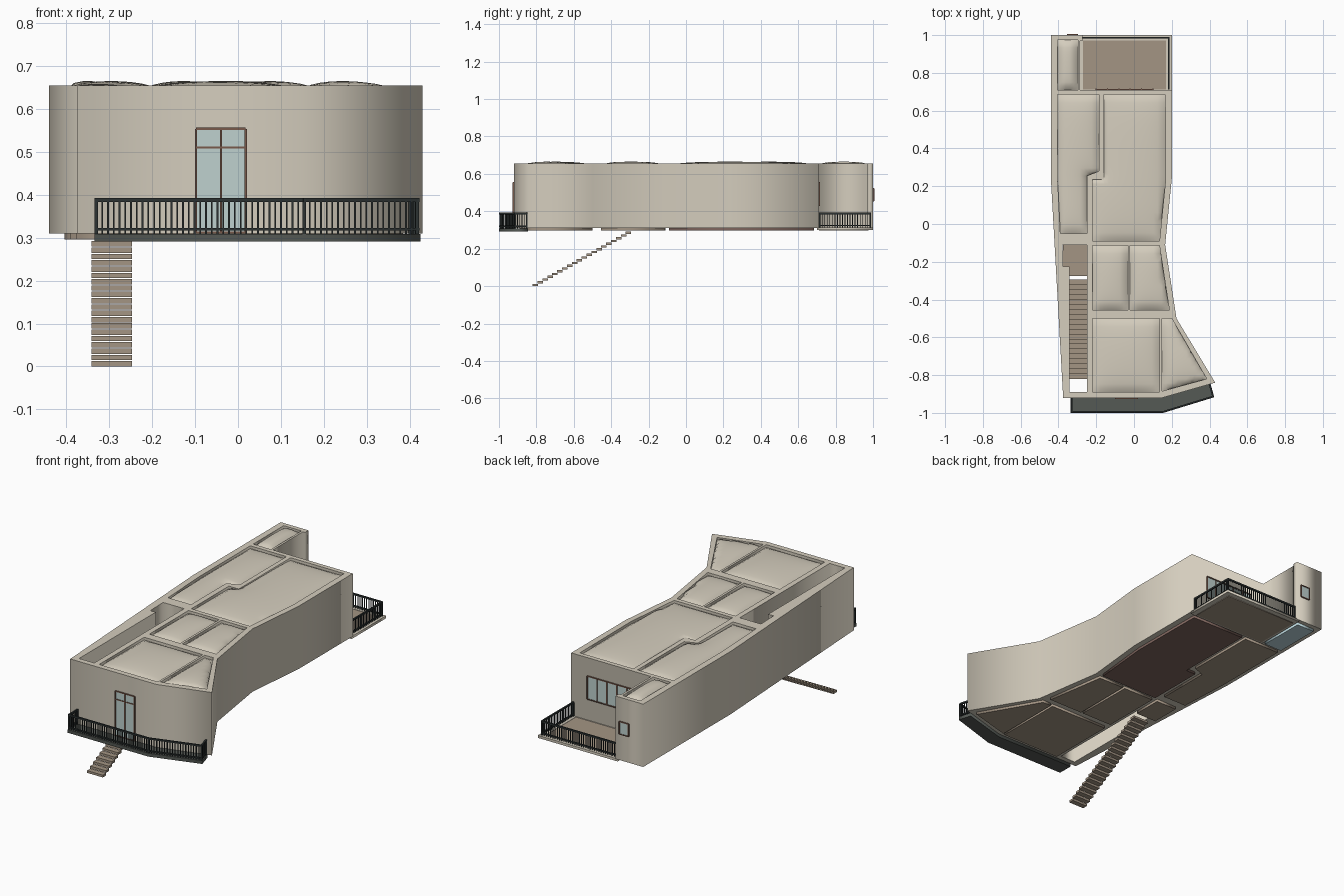
import bpy, bmesh, math
from mathutils import Vector, Matrix

if "Cube" in bpy.data.objects:
    bpy.data.objects.remove(bpy.data.objects["Cube"])


def material(name, r, g, b):
    m = bpy.data.materials.new(name)
    m.use_nodes = True
    m.diffuse_color = (r, g, b, 1)
    m.node_tree.nodes["Principled BSDF"].inputs["Base Color"].default_value = (r, g, b, 1)
    return m


PLASTER = material("warm plaster", .66, .61, .51)
WOOD = material("wood floor", .37, .3, .23)
DARK_WOOD = material("dark red floor", .21, .13, .11)
TILE = material("pale blue tile", .5, .68, .72)
GLASS = material("window glass", .52, .64, .62)
FRAME = material("brown frame", .19, .1, .07)
METAL = material("black metal", .025, .032, .032)
SLAB = material("dark grey slab", .09, .1, .09)

WALL_LOW, WALL_TOP = .31, .655
FLOOR_LOW, FLOOR_TOP = .296, .313


def add_object(name, bm, mat):
    bmesh.ops.recalc_face_normals(bm, faces=bm.faces)
    mesh = bpy.data.meshes.new(name)
    bm.to_mesh(mesh)
    bm.free()
    mesh.materials.append(mat)
    obj = bpy.data.objects.new(name, mesh)
    bpy.context.collection.objects.link(obj)
    return obj


def prism(name, rings, low, high, mat):
    """Extrude an outline; any further rings are holes."""
    curve = bpy.data.curves.new(name + " plan", "CURVE")
    curve.dimensions = "2D"
    curve.fill_mode = "BOTH"
    curve.extrude = (high - low) / 2
    for ring in rings:
        spline = curve.splines.new("POLY")
        spline.points.add(len(ring) - 1)
        for p, (x, y) in zip(spline.points, ring):
            p.co = (x, y, 0, 1)
        spline.use_cyclic_u = True
    plan = bpy.data.objects.new(name + " plan", curve)
    bpy.context.collection.objects.link(plan)
    graph = bpy.context.evaluated_depsgraph_get()
    mesh = bpy.data.meshes.new_from_object(plan.evaluated_get(graph))
    bm = bmesh.new()
    bm.from_mesh(mesh)
    bpy.data.objects.remove(plan)
    bpy.data.meshes.remove(mesh)
    bpy.data.curves.remove(curve)
    bmesh.ops.remove_doubles(bm, verts=bm.verts, dist=1e-5)
    bmesh.ops.translate(bm, verts=bm.verts, vec=(0, 0, (low + high) / 2))
    return add_object(name, bm, mat)


def box(bm, low, high):
    low, high = Vector(low), Vector(high)
    size = Matrix.Diagonal((*(high - low), 1))
    bmesh.ops.create_cube(bm, size=1, matrix=Matrix.Translation((low + high) / 2) @ size)


def rect(x0, x1, y0, y1):
    return [(x0, y0), (x1, y0), (x1, y1), (x0, y1)]


def membrane(name, ring, base, peak, mat):
    """Roof panel inflated like a cushion, pinned along its outline."""
    bm = bmesh.new()
    bm.faces.new([bm.verts.new((x, y, 0)) for x, y in ring])
    for axis in (0, 1):
        values = [p[axis] for p in ring]
        start, span = min(values), max(values) - min(values)
        count = math.ceil(span / .022)
        normal = Vector((1 - axis, axis, 0))
        for i in range(1, count):
            geom = bm.verts[:] + bm.edges[:] + bm.faces[:]
            bmesh.ops.bisect_plane(bm, geom=geom, dist=1e-5, plane_no=normal,
                                   plane_co=normal * (start + span * i / count))
    height = {v: 0.0 for v in bm.verts}
    inner = [(v, [e.other_vert(v) for e in v.link_edges])
             for v in bm.verts if not v.is_boundary]
    for _ in range(250):
        for v, near in inner:
            height[v] = sum(height[n] for n in near) / len(near) + 1
    top = max(height.values()) or 1
    for v in bm.verts:
        v.co.z = base + (peak - base) * math.sqrt(height[v] / top)
    obj = add_object(name, bm, mat)
    for poly in obj.data.polygons:
        poly.use_smooth = True
    if obj.data.polygons[0].normal.z < 0:
        obj.data.flip_normals()


def railing(name, path, low, high, step):
    """Rails along a path with thin upright bars."""
    bm = bmesh.new()
    for a, b in zip(path, path[1:]):
        a, b = Vector((*a, 0)), Vector((*b, 0))
        run = b - a
        turn = Matrix.Rotation(math.atan2(run.y, run.x), 4, "Z")
        for z, t in ((high - .004, .009), (low + .011, .006)):
            place = Matrix.Translation((a + b) / 2 + Vector((0, 0, z)))
            bmesh.ops.create_cube(bm, size=1, matrix=place @ turn @
                                  Matrix.Diagonal((run.length + .006, .008, t, 1)))
        count = max(1, round(run.length / step))
        for i in range(count + 1):
            p = a + run * i / count
            w = .004 if i in (0, count) else .002
            box(bm, (p.x - w, p.y - w, low), (p.x + w, p.y + w, high - .003))
    add_object(name, bm, METAL)


def window(name, x0, x1, z0, z1, y, out, uprights=(), transoms=()):
    """Glass plate and frame bars on a wall facing along y."""
    def plate(bm, xa, xb, za, zb, depth):
        box(bm, (xa, min(y, y + out * depth), za), (xb, max(y, y + out * depth), zb))
    bm = bmesh.new()
    plate(bm, x0, x1, z0, z1, .003)
    add_object(name + "_glass", bm, GLASS)
    bm = bmesh.new()
    for x in (x0, x1, *uprights):
        plate(bm, x - .0025, x + .0025, z0, z1, .007)
    for z in (z0, z1, *transoms):
        plate(bm, x0, x1, z - .0025, z + .0025, .006)
    add_object(name + "_frame", bm, FRAME)


# Plan of the house: bent outline and the rooms inside it
outline = [(-.44, 1), (-.44, .24), (-.375, -.92), (.15, -.92), (.43, -.84),
           (.225, -.5), (.165, -.11), (.2, .24), (.2, .71), (-.285, .71),
           (-.285, .97), (-.272, .97), (-.272, 1)]
rooms = {
    "rear_room": rect(-.405, -.297, .71, .975),
    "long_room": [(-.405, .685), (-.185, .685), (-.185, .28), (-.25, .255),
                  (-.25, -.05), (-.39, -.05), (-.405, .25)],
    "main_room": [(-.16, .685), (.165, .685), (.168, .24), (.135, -.09),
                  (-.22, -.09), (-.22, .235), (-.16, .235)],
    "middle_room": rect(-.22, -.033, -.455, -.115),
    "middle_side_room": [(-.02, -.115), (.135, -.115), (.187, -.455), (-.02, -.455)],
    "front_room": rect(-.22, .136, -.89, -.5),
    "front_side_room": [(.148, -.5), (.2, -.5), (.385, -.82), (.148, -.885)],
}
stairwell = [(-.378, -.11), (-.25, -.11), (-.25, -.89), (-.342, -.89),
             (-.342, -.225), (-.375, -.225)]

# Walls, then a floor and a cushion roof for each room
prism("walls", [outline, *rooms.values(), stairwell], WALL_LOW, WALL_TOP, PLASTER)
floor_colours = {"rear_room": TILE, "main_room": DARK_WOOD}
for room, ring in rooms.items():
    prism(room + "_floor", [ring], FLOOR_LOW, FLOOR_TOP, floor_colours.get(room, WOOD))
    membrane(room + "_roof", ring, .64, .665, PLASTER)

# Stair landing and open treads
prism("stair_landing", [rect(-.376, -.25, -.275, -.11)], FLOOR_LOW, FLOOR_TOP, WOOD)
bm = bmesh.new()
steps = 20
for i in range(steps):
    y = -.82 + i * .0262
    z = i * .0147
    box(bm, (-.342, y, z), (-.247, y + .029, z + .0125))
add_object("stair_treads", bm, WOOD)

# Rear terrace
deck = rect(-.27, .17, .712, .972)
prism("terrace_edge", [rect(-.285, .2, .7, 1), deck], FLOOR_LOW + .003, FLOOR_TOP, PLASTER)
prism("terrace_deck", [deck], FLOOR_LOW, FLOOR_TOP - .002, WOOD)
railing("terrace_railing", [(.185, .715), (.185, .985), (-.268, .985)],
        FLOOR_TOP, .392, .0135)

# Front balcony
prism("balcony_slab", [[(-.335, -.915), (-.335, -1), (.155, -1), (.425, -.917),
                        (.405, -.845), (.15, -.918)]], .291, .309, SLAB)
railing("balcony_railing", [(-.33, -.922), (-.33, -.994), (.154, -.994),
                            (.418, -.913), (.401, -.852)], .309, .392, .0135)

# Door and windows
window("balcony_door", -.098, .018, .312, .554, -.92, -1, (-.04,), (.51,))
window("terrace_window", -.2, .1, .43, .555, .71, 1, (-.14, -.08, -.02, .04))
window("small_window", -.353, -.298, .455, .523, 1, 1)
